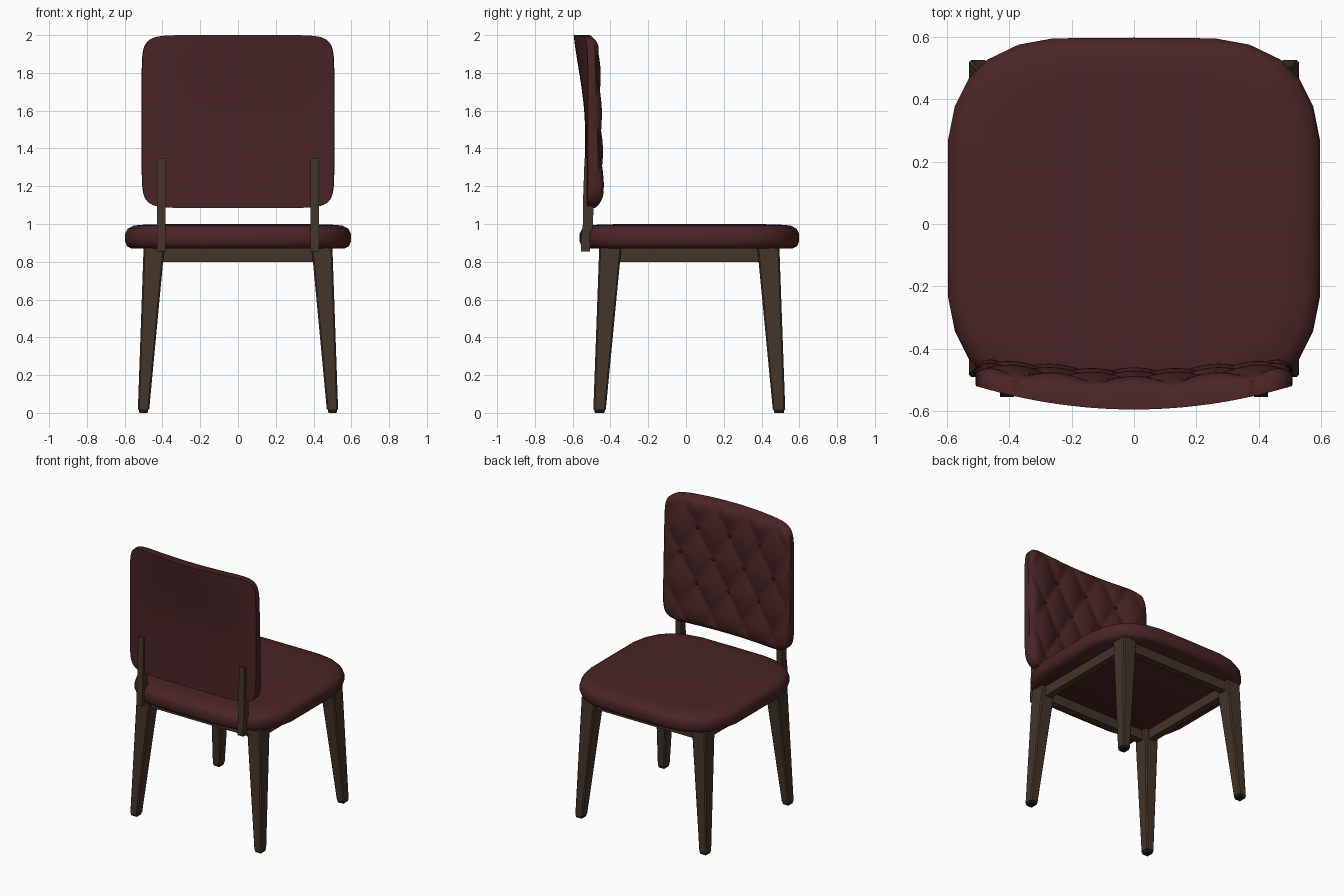
import bpy, bmesh, math

if "Cube" in bpy.data.objects:
    bpy.data.objects.remove(bpy.data.objects["Cube"])

def mat(name, c):
    m = bpy.data.materials.new(name)
    m.diffuse_color = (*c, 1)
    m.use_nodes = True
    m.node_tree.nodes["Principled BSDF"].inputs["Base Color"].default_value = m.diffuse_color
    return m

RED = mat("dark red leather", (0.07, 0.018, 0.020))
WOOD = mat("dark walnut", (0.058, 0.036, 0.022))
BUTTON = mat("button maroon", (0.03, 0.009, 0.010))
FOOT = mat("black glide", (0.012, 0.010, 0.009))
CY = 0.0175  # middle of the seat and frame along y

def finish(bm, name, material, angle=None):
    bmesh.ops.recalc_face_normals(bm, faces=bm.faces)
    me = bpy.data.meshes.new(name)
    bm.to_mesh(me)
    bm.free()
    ob = bpy.data.objects.new(name, me)
    bpy.context.collection.objects.link(ob)
    me.materials.append(material)
    if angle:
        bpy.ops.object.select_all(action='DESELECT')
        ob.select_set(True)
        bpy.context.view_layer.objects.active = ob
        bpy.ops.object.shade_smooth_by_angle(angle=math.radians(angle))
    return ob

def loft(name, rings, material, angle=None, bevel=0):
    """Skin a stack of equal-length point rings and cap both ends."""
    bm = bmesh.new()
    vs = [[bm.verts.new(p) for p in r] for r in rings]
    n = len(vs[0])
    for a, b in zip(vs, vs[1:]):
        for i in range(n):
            bm.faces.new((a[i], a[(i + 1) % n], b[(i + 1) % n], b[i]))
    bm.faces.new(vs[0])
    bm.faces.new(vs[-1])
    if bevel:
        long_edges = [e for e in bm.edges if abs(e.verts[0].co.z - e.verts[1].co.z) > 0.3]
        bmesh.ops.bevel(bm, geom=long_edges, offset=bevel, segments=1, affect='EDGES')
    return finish(bm, name, material, angle)

def rect(x0, x1, y0, y1, z):
    return [(x0, y0, z), (x1, y0, z), (x1, y1, z), (x0, y1, z)]

# seat cushion: rounded-square outline, puffed rim
quarter = [(0.597, 0.0), (0.597, 0.25), (0.575, 0.36), (0.53, 0.45), (0.47, 0.51),
           (0.37, 0.558), (0.26, 0.578), (0.0, 0.58)]
half = quarter + [(-x, y) for x, y in reversed(quarter[:-1])]
outline = half + [(x, -y) for x, y in reversed(half[1:-1])]
profile = [(0.035, 0.87), (0.01, 0.882), (0.0, 0.905), (0.0, 0.95), (0.013, 0.975),
           (0.045, 0.992), (0.12, 0.998), (0.3, 1.0)]
loft("seat", [[(x * (1 - d / 0.6), CY + y * (1 - d / 0.6), z) for x, y in outline]
              for d, z in profile], RED, 50)

# splayed legs with black glides, aprons between them
for sx in (-1, 1):
    for sy, word in ((-1, "back"), (1, "front")):
        side = "left" if sx < 0 else "right"
        def ring(x0, x1, y0, y1, z):
            return rect(sx * x0, sx * x1, CY + sy * y0, CY + sy * y1, z)
        loft(f"{word}_leg_{side}", [ring(0.47, 0.53, 0.442, 0.508, 0.018),
                                    ring(0.39, 0.50, 0.36, 0.477, 0.872)], WOOD, bevel=0.008)
        loft(f"{word}_glide_{side}", [ring(0.479, 0.522, 0.45, 0.5, 0.0),
                                      ring(0.475, 0.526, 0.446, 0.504, 0.018)], FOOT)
for s, a, b in ((-1, "back", "left"), (1, "front", "right")):
    y0, y1 = CY + s * 0.40, CY + s * 0.45
    loft(a + "_apron", [rect(-0.42, 0.42, y0, y1, z) for z in (0.80, 0.872)], WOOD)
    loft(b + "_apron", [rect(s * 0.42, s * 0.47, CY - 0.4, CY + 0.4, z) for z in (0.80, 0.872)], WOOD)

# bent posts that carry the backrest
post = [(-0.555, -0.508, 0.855), (-0.555, -0.505, 0.93), (-0.546, -0.492, 1.0),
        (-0.546, -0.49, 1.1), (-0.537, -0.505, 1.35)]
for s, side in ((-1, "left"), (1, "right")):
    loft(f"back_post_{side}", [rect(s * 0.385, s * 0.43, a, b, z) for a, b, z in post], WOOD, 25)

# backrest: curved slab, flared top, diamond-tufted inner face
HW, ZC, HZ = 0.51, 1.5425, 0.4575

def bow(x):
    return 1 - (x / HW) ** 2

def flare(z):
    t = min(max((z - 1.5) / 0.5, 0), 1)
    return t * t * (2 - t)

def back_y(x, z):
    return -0.52 - (0.015 + 0.06 * flare(z)) * bow(x)

def front_y(x, z, m):
    t = (z - 1.085) / 0.915
    p, q = x / 0.25 + (z - 1.8) / 0.4, x / 0.25 - (z - 1.8) / 0.4
    puff = 0.027 * math.sqrt(abs(math.sin(math.pi * p) * math.sin(math.pi * q)))
    base = -0.438 - 0.027 * t - 0.045 * bow(x)
    return base + puff * (1 - m ** 14) - 0.02 * m ** 24

N = 56
bm = bmesh.new()
grids = ([], [])
for i in range(N + 1):
    rows = ([], [])
    for j in range(N + 1):
        u, v = 2 * i / N - 1, 2 * j / N - 1
        m = max(abs(u), abs(v))
        k = m / (abs(u) ** 10 + abs(v) ** 10) ** 0.1 if m > 0 else 1
        k = 1 + (k - 1) * m ** 4           # round the corners only
        x, z = HW * u * k, ZC + HZ * v * k
        rows[0].append(bm.verts.new((x, front_y(x, z, m), z)))
        rows[1].append(bm.verts.new((x * 0.995, back_y(x, z), z)))
    grids[0].append(rows[0])
    grids[1].append(rows[1])
for g in grids:
    for i in range(N):
        for j in range(N):
            bm.faces.new((g[i][j], g[i + 1][j], g[i + 1][j + 1], g[i][j + 1]))
rim = ([(i, 0) for i in range(N)] + [(N, j) for j in range(N)] +
       [(i, N) for i in range(N, 0, -1)] + [(0, j) for j in range(N, 0, -1)])
for (a, b), (c, d) in zip(rim, rim[1:] + rim[:1]):
    f, r = grids
    bm.faces.new((f[a][b], f[c][d], r[c][d], r[a][b]))
finish(bm, "backrest", RED, 50)

# tufting buttons at the diamond corners
bm = bmesh.new()
for z, xs in ((1.8, (-0.25, 0, 0.25)), (1.6, (-0.375, -0.125, 0.125, 0.375)),
              (1.4, (-0.25, 0, 0.25))):
    for x in xs:
        new = bmesh.ops.create_uvsphere(bm, u_segments=10, v_segments=6, radius=0.013)["verts"]
        for w in new:
            w.co = (x + w.co.x, front_y(x, z, 0) + 0.004 + w.co.y * 0.5, z + w.co.z)
finish(bm, "buttons", BUTTON, 60)
